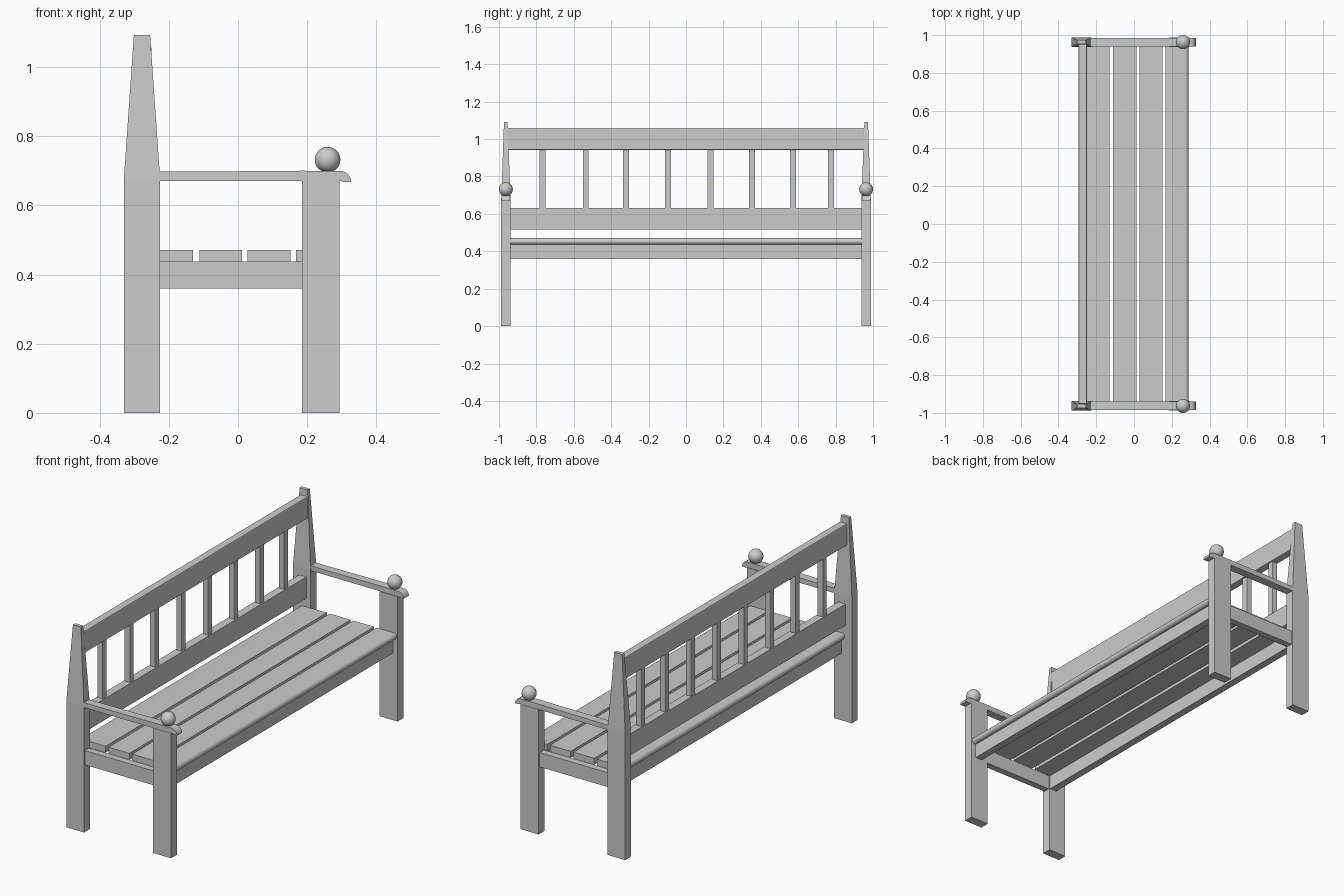
import bpy, bmesh, math

if "Cube" in bpy.data.objects:
    bpy.data.objects.remove(bpy.data.objects["Cube"])


def mesh_object(name, bm):
    bmesh.ops.recalc_face_normals(bm, faces=bm.faces)
    me = bpy.data.meshes.new(name)
    bm.to_mesh(me)
    bm.free()
    ob = bpy.data.objects.new(name, me)
    bpy.context.collection.objects.link(ob)
    return ob


def loft(name, rings):
    """Closed solid through rings that have equal point counts."""
    bm = bmesh.new()
    loops = [[bm.verts.new(p) for p in ring] for ring in rings]
    n = len(loops[0])
    for a, b in zip(loops, loops[1:]):
        for i in range(n):
            j = (i + 1) % n
            bm.faces.new((a[i], a[j], b[j], b[i]))
    bm.faces.new(loops[0])
    bm.faces.new(loops[-1])
    return mesh_object(name, bm)


def rect(x0, x1, y0, y1, z):
    return [(x0, y0, z), (x1, y0, z), (x1, y1, z), (x0, y1, z)]


def box(name, x0, x1, y0, y1, z0, z1):
    return loft(name, [rect(x0, x1, y0, y1, z0), rect(x0, x1, y0, y1, z1)])


def extrude_y(name, profile, y0, y1):
    return loft(name, [[(x, y, z) for x, z in profile] for y in (y0, y1)])


def smooth(ob):
    bpy.ops.object.select_all(action='DESELECT')
    ob.select_set(True)
    bpy.context.view_layer.objects.active = ob
    bpy.ops.object.shade_smooth_by_angle(angle=math.radians(35))


def mirror_y(ob):
    m = ob.modifiers.new("mirror", 'MIRROR')
    m.use_axis = (False, True, False)


# End frames, built on the +y side and mirrored
back_post = loft("back_post", [
    rect(-0.33, -0.225, 0.938, 0.988, 0),
    rect(-0.33, -0.225, 0.938, 0.988, 0.675),
    rect(-0.301, -0.254, 0.954, 0.973, 1.092)])
front_leg = box("front_leg", 0.185, 0.293, 0.938, 0.988, 0, 0.671)
side_rail = box("side_rail", -0.24, 0.2, 0.943, 0.979, 0.36, 0.437)

# Armrest with a rounded, drooping nose
nose = [(0.293 + 0.034 * math.sin(math.radians(a)),
         0.668 + 0.032 * math.cos(math.radians(a))) for a in range(15, 91, 15)]
armrest = extrude_y("armrest", [
    (-0.235, 0.671), (-0.235, 0.697), (0.09, 0.699), (0.185, 0.7)]
    + nose + [(0.305, 0.668), (0.293, 0.671)], 0.941, 0.986)
smooth(armrest)

# Ball finial
bm = bmesh.new()
bmesh.ops.create_uvsphere(bm, u_segments=32, v_segments=16, radius=0.037)
bmesh.ops.translate(bm, verts=bm.verts, vec=(0.259, 0.963, 0.732))
finial = mesh_object("ball_finial", bm)
smooth(finial)

for part in (back_post, front_leg, side_rail, armrest, finial):
    mirror_y(part)

# Long rails under the seat
box("front_seat_rail", 0.225, 0.265, -0.94, 0.94, 0.36, 0.437)
box("back_seat_rail", -0.27, -0.23, -0.94, 0.94, 0.36, 0.437)

# Flat middle slats
for x0, x1 in ((-0.112, 0.012), (0.028, 0.152)):
    box("seat_slat", x0, x1, -0.94, 0.94, 0.436, 0.471)

# Outer slats with a rounded outer edge
for name, inner, outer, s in (("front_slat", 0.168, 0.288, 1),
                              ("back_slat", -0.13, -0.288, -1)):
    r = 0.0175
    arc = [(outer - s * r + s * r * math.cos(math.radians(a)),
            0.4535 + r * math.sin(math.radians(a))) for a in range(-90, 91, 15)]
    smooth(extrude_y(name, [(inner, 0.436)] + arc + [(inner, 0.471)], -0.94, 0.94))

# Backrest rails and spindles
box("lower_back_rail", -0.293, -0.25, -0.94, 0.94, 0.517, 0.632)
top_rail = box("top_back_rail", -0.293, -0.25, -0.953, 0.953, 0.942, 1.06)
bev = top_rail.modifiers.new("bevel", 'BEVEL')
bev.width = 0.005
bev.segments = 2
for y in (-0.767, -0.536, -0.321, -0.097, 0.13, 0.352, 0.571, 0.775):
    box("back_spindle", -0.288, -0.257, y - 0.016, y + 0.016, 0.625, 0.95)
